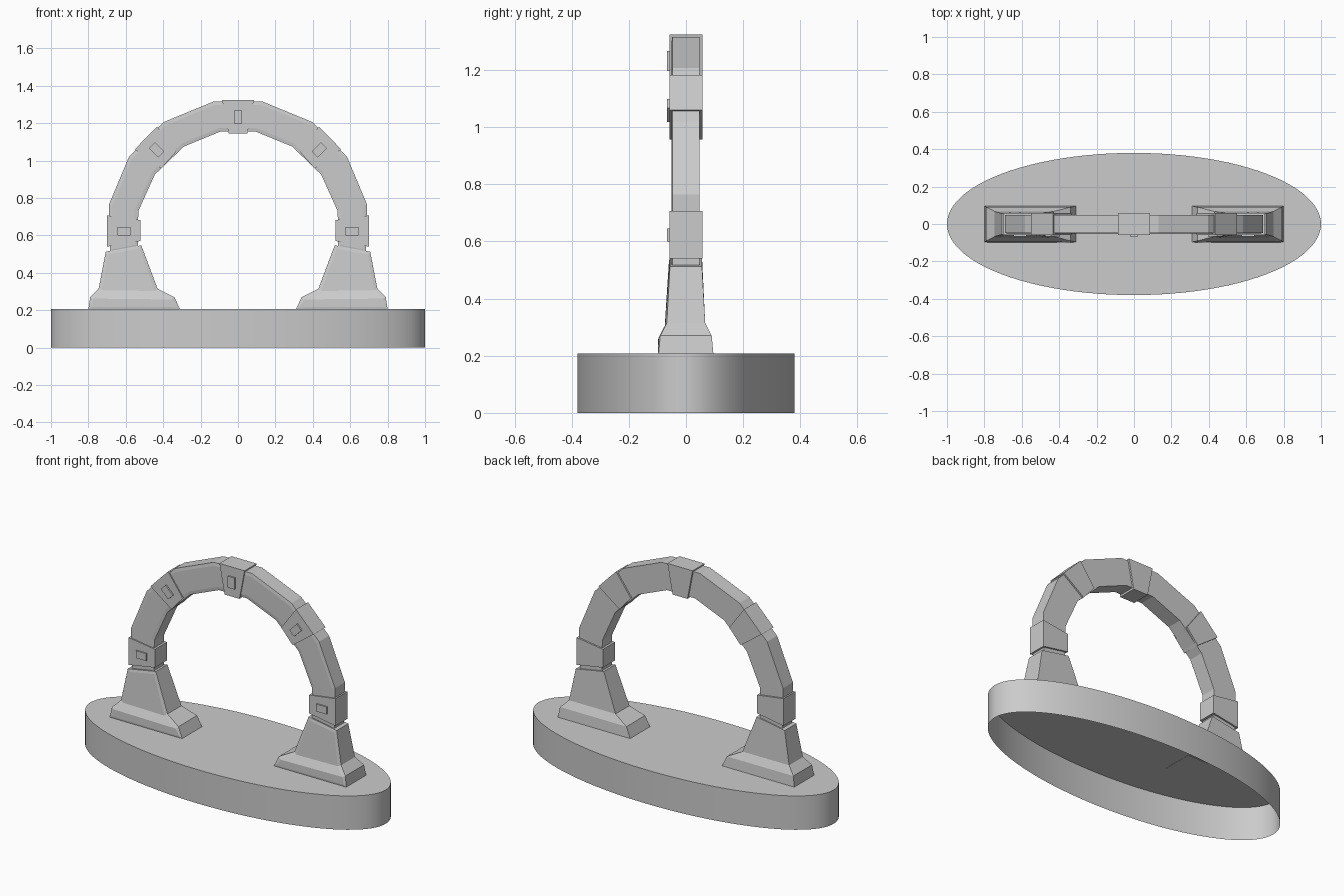
import bpy, bmesh, math
from mathutils import Matrix

if "Cube" in bpy.data.objects:
    bpy.data.objects.remove(bpy.data.objects["Cube"])


def finish(name, bm, normals=True):
    if normals:
        bmesh.ops.recalc_face_normals(bm, faces=bm.faces)
    me = bpy.data.meshes.new(name)
    bm.to_mesh(me)
    bm.free()
    ob = bpy.data.objects.new(name, me)
    bpy.context.collection.objects.link(ob)
    return ob


def raise_front(bm, faces):
    # shallow raised panel on the front side only
    bmesh.ops.inset_region(bm, faces=faces, thickness=0.02, depth=0)
    bm.normal_update()
    for v in {v for f in faces for v in f.verts}:
        v.co.y -= 0.003


def prism(name, pts, half, panel=False):
    # front outline (x, z) extruded through y
    bm = bmesh.new()
    front = [bm.verts.new((x, -half, z)) for x, z in pts]
    back = [bm.verts.new((x, half, z)) for x, z in pts]
    face = bm.faces.new(front)
    bm.faces.new(back[::-1])
    n = len(pts)
    for i in range(n):
        j = (i + 1) % n
        bm.faces.new((front[j], front[i], back[i], back[j]))
    bmesh.ops.recalc_face_normals(bm, faces=bm.faces)
    if panel:
        raise_front(bm, [face])
    return finish(name, bm)


# Elliptical plinth, open underneath
bm = bmesh.new()
N = 96
ring = [(math.cos(2 * math.pi * i / N), 0.38 * math.sin(2 * math.pi * i / N)) for i in range(N)]
low = [bm.verts.new((x, y, 0)) for x, y in ring]
top = [bm.verts.new((x, y, 0.207)) for x, y in ring]
bm.faces.new(top)
for i in range(N):
    j = (i + 1) % N
    bm.faces.new((low[i], low[j], top[j], top[i])).smooth = True
for e in bm.edges:
    if any(len(f.verts) > 4 for f in e.link_faces):
        e.smooth = False
finish("plinth", bm, False)

# Faceted arch band, right half mirrored to the left
outer = [(0.685, 0.51), (0.69, 0.765), (0.583, 1.02), (0.395, 1.207), (0.13, 1.316)]
inner = [(0.095, 1.155), (0.29, 1.075), (0.445, 0.925), (0.533, 0.73), (0.535, 0.535)]
mirror = lambda pts: [(-x, z) for x, z in reversed(pts)]
prism("arch_band", outer + mirror(outer) + mirror(inner) + inner, 0.048, True)

# Wedge blocks clasping the band
keystone = [(-0.085, 1.325), (0.085, 1.325), (0.05, 1.144), (-0.05, 1.144)]
shoulder = [(0.43, 1.18), (0.55, 1.06), (0.405, 0.955), (0.33, 1.05)]
shoulder = [(0.433, 1.182), (0.552, 1.06), (0.41, 0.957), (0.333, 1.045)]
side = [(0.70, 0.707), (0.70, 0.54), (0.522, 0.57), (0.522, 0.682)]
prism("keystone", keystone, 0.058)


def plaque(name, x, z, angle):
    # thin plain plate on the front of a block
    bm = bmesh.new()
    bmesh.ops.create_cube(bm, size=1, matrix=Matrix.Translation((x, -0.0615, z))
                          @ Matrix.Rotation(angle, 4, 'Y')
                          @ Matrix.Diagonal((0.045, 0.011, 0.07, 1)))
    finish(name, bm)


plaque("keystone_plaque", 0, 1.232, 0)

# Flared feet: (z outer, z inner, x outer, x inner, half depth) per ring
rings = [(0.205, 0.205, 0.80, 0.31, 0.096), (0.27, 0.27, 0.79, 0.34, 0.09),
         (0.315, 0.315, 0.745, 0.43, 0.067), (0.513, 0.547, 0.707, 0.517, 0.056)]

for s, label in ((1, "right"), (-1, "left")):
    prism(label + "_shoulder_block", [(s * x, z) for x, z in shoulder], 0.058)
    prism(label + "_side_block", [(s * x, z) for x, z in side], 0.058)
    plaque(label + "_shoulder_plaque", s * 0.435, 1.058, s * math.radians(45))
    plaque(label + "_side_plaque", s * 0.61, 0.622, s * math.radians(90))
    bm = bmesh.new()
    loops = [[bm.verts.new(c) for c in ((s * xo, -h, zo), (s * xo, h, zo),
                                        (s * xi, h, zi), (s * xi, -h, zi))]
             for zo, zi, xo, xi, h in rings]
    bm.faces.new(loops[0])
    bm.faces.new(loops[-1])
    fronts = []
    for a, b in zip(loops, loops[1:]):
        for i in range(4):
            j = (i + 1) % 4
            f = bm.faces.new((a[i], a[j], b[j], b[i]))
            if i == 3:
                fronts.append(f)
    bmesh.ops.recalc_face_normals(bm, faces=bm.faces)
    raise_front(bm, fronts)
    finish(label + "_foot", bm)
